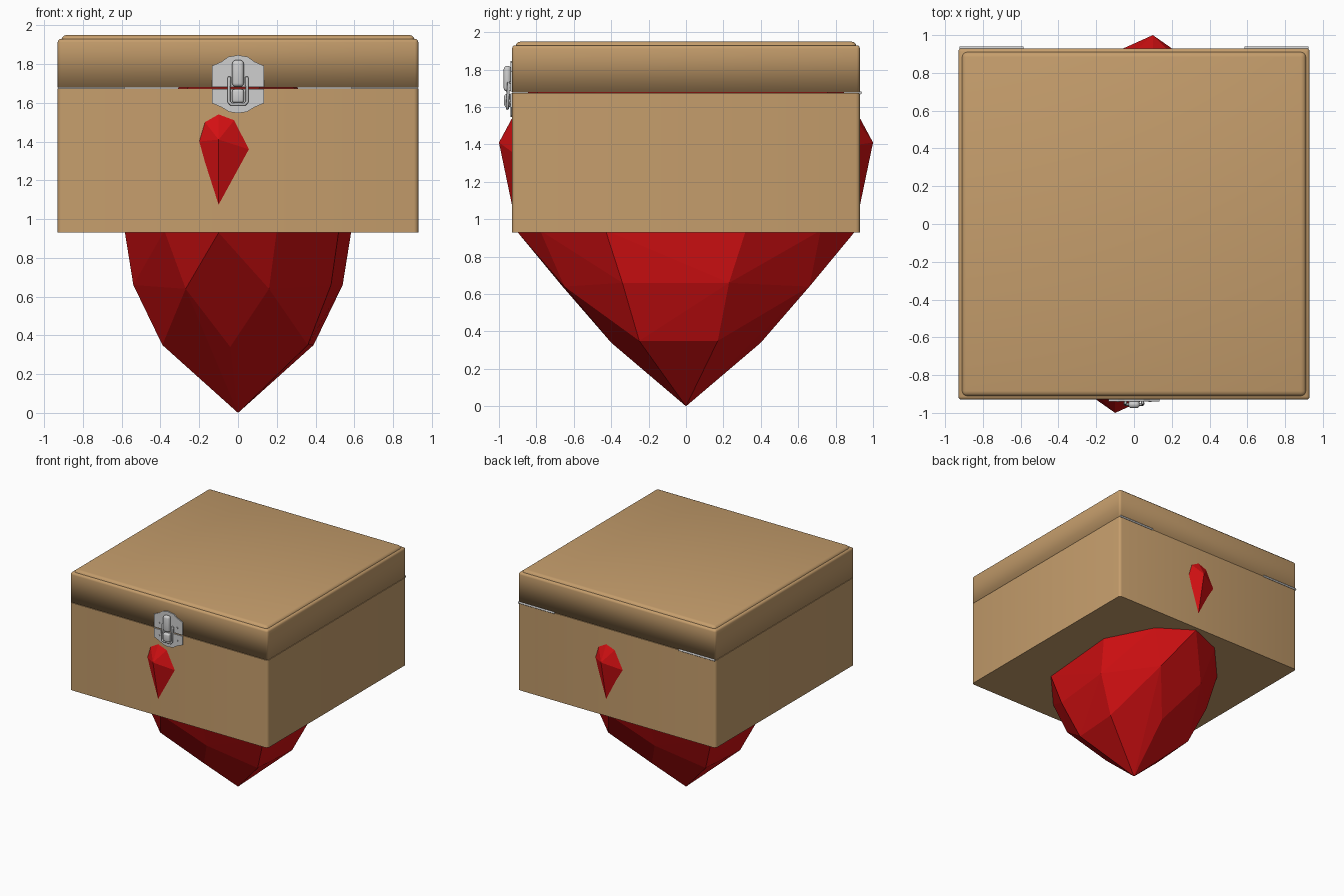
import bpy, bmesh, math
from mathutils import Vector

if "Cube" in bpy.data.objects:
    bpy.data.objects.remove(bpy.data.objects["Cube"])


def material(name, rgb):
    m = bpy.data.materials.new(name)
    m.diffuse_color = (*rgb, 1)
    m.use_nodes = True
    m.node_tree.nodes["Principled BSDF"].inputs["Base Color"].default_value = m.diffuse_color
    return m


WOOD = material("tan wood", (0.56, 0.34, 0.15))
RED = material("gem red", (0.65, 0.005, 0.006))
STEEL = material("light steel", (0.62, 0.62, 0.62))


def finish(name, bm, mat, angle=None):
    bmesh.ops.recalc_face_normals(bm, faces=bm.faces)
    me = bpy.data.meshes.new(name)
    bm.to_mesh(me)
    bm.free()
    ob = bpy.data.objects.new(name, me)
    bpy.context.collection.objects.link(ob)
    me.materials.append(mat)
    if angle:
        bpy.ops.object.select_all(action='DESELECT')
        ob.select_set(True)
        bpy.context.view_layer.objects.active = ob
        bpy.ops.object.shade_smooth_by_angle(angle=math.radians(angle))
    return ob


def block(name, lo, hi, mat, bevel, pick=lambda e: True, angle=40, segs=3):
    """Box between two corners, with the picked edges rounded."""
    lo, hi = Vector(lo), Vector(hi)
    bm = bmesh.new()
    bmesh.ops.create_cube(bm, size=1)
    for v in bm.verts:
        v.co = (lo + hi) / 2 + v.co * (hi - lo)
    bmesh.ops.bevel(bm, geom=[e for e in bm.edges if pick(e)], offset=bevel,
                    segments=segs, profile=0.5, affect='EDGES')
    return finish(name, bm, mat, angle)


def upright(e):
    return abs(e.verts[0].co.z - e.verts[1].co.z) > 0.01


def not_bottom(e):
    return max(v.co.z for v in e.verts) > 1.8


# Box body, lid rim (smoothed round its lower edge) and lid top
W, SEAM = 0.93, 1.676
block("box_body", (-W, -W, 0.93), (W, W, SEAM - 0.002), WOOD, 0.022, upright)
block("lid_rim", (-W, -W, SEAM + 0.002), (W, W, 1.93), WOOD, 0.018, not_bottom, 100)
block("lid_top", (-0.912, -0.912, 1.90), (0.912, 0.912, 1.95), WOOD, 0.028, not_bottom)

# Faceted heart: half of its corners, the rest by a half turn about z
half = [
    (0.36, -0.25, 0.35), (0.39, 0.17, 0.35), (-0.04, -0.40, 0.34),
    (0.48, -0.34, 0.66), (0.54, 0.23, 0.66), (0.16, -0.65, 0.64), (-0.27, -0.66, 0.64),
    (0.52, -0.43, 0.94), (0.585, 0.32, 0.94), (-0.10, -0.90, 0.93),
    (0.20, -0.78, 0.94), (-0.38, -0.72, 0.94),
    (-0.10, -1.00, 1.41),
    (-0.40, -0.79, 1.38), (0.29, -0.825, 1.285), (-0.275, -0.825, 1.635),
    (-0.10, -0.86, 1.67), (0.10, -0.825, 1.66),
    (0.54, 0.42, 1.35), (0.48, -0.45, 1.35), (0.2, -0.5, 1.83), (-0.2, -0.5, 1.83),
]
bm = bmesh.new()
bm.verts.new((0, 0, 0))
for x, y, z in half:
    bm.verts.new((x, y, z))
    bm.verts.new((-x, -y, z))
res = bmesh.ops.convex_hull(bm, input=bm.verts)
bmesh.ops.delete(bm, geom=[v for v in bm.verts if not v.link_faces], context='VERTS')
bmesh.ops.dissolve_limit(bm, angle_limit=math.radians(2), verts=bm.verts, edges=bm.edges)
finish("faceted_heart", bm, RED)


# Latch plates: half outlines mirrored in x
def plate(name, outline, y0, y1):
    pts = outline + [(-x, z) for x, z in reversed(outline) if x]
    bm = bmesh.new()
    face = bm.faces.new([bm.verts.new((x, y0, z)) for x, z in pts])
    ext = bmesh.ops.extrude_face_region(bm, geom=[face])
    for g in ext["geom"]:
        if isinstance(g, bmesh.types.BMVert):
            g.co.y = y1
    finish(name, bm, STEEL)


plate("latch_upper_plate", [(0.135, 1.682), (0.135, 1.79), (0.085, 1.812),
                            (0.05, 1.837), (0, 1.846)], -0.929, -0.939)
plate("latch_lower_plate", [(0.135, 1.672), (0.135, 1.598), (0.085, 1.577),
                            (0.045, 1.553), (0, 1.546)], -0.929, -0.939)

# Latch lever, lower catch and side cheeks
block("latch_lever", (-0.03, -0.975, 1.683), (0.03, -0.935, 1.82), STEEL, 0.018)
block("latch_catch", (-0.03, -0.972, 1.60), (0.03, -0.935, 1.67), STEEL, 0.012)
for s in (-1, 1):
    block("latch_cheek", (s * 0.045 - 0.008, -0.955, 1.685),
          (s * 0.045 + 0.008, -0.935, 1.735), STEEL, 0.004)


def tube(name, points, radius):
    cu = bpy.data.curves.new(name, 'CURVE')
    cu.dimensions = '3D'
    cu.bevel_depth, cu.bevel_resolution, cu.use_fill_caps = radius, 2, True
    sp = cu.splines.new('POLY')
    sp.points.add(len(points) - 1)
    for p, co in zip(sp.points, points):
        p.co = (*co, 1)
    ob = bpy.data.objects.new(name, cu)
    bpy.context.collection.objects.link(ob)
    cu.materials.append(STEEL)


# Wire loop of the latch
tube("latch_loop", [(-0.047, -0.948, 1.73), (-0.047, -0.955, 1.605), (-0.035, -0.955, 1.592),
                    (0.035, -0.955, 1.592), (0.047, -0.955, 1.605), (0.047, -0.948, 1.73)], 0.008)

# Rivets and rear hinge barrels
for s in (-1, 1):
    for z in (1.73, 1.622):
        tube("rivet", [(s * 0.085, -0.935, z), (s * 0.085, -0.943, z)], 0.008)
    tube("hinge_barrel", [(s * 0.585, 0.932, SEAM), (s * 0.925, 0.932, SEAM)], 0.008)
